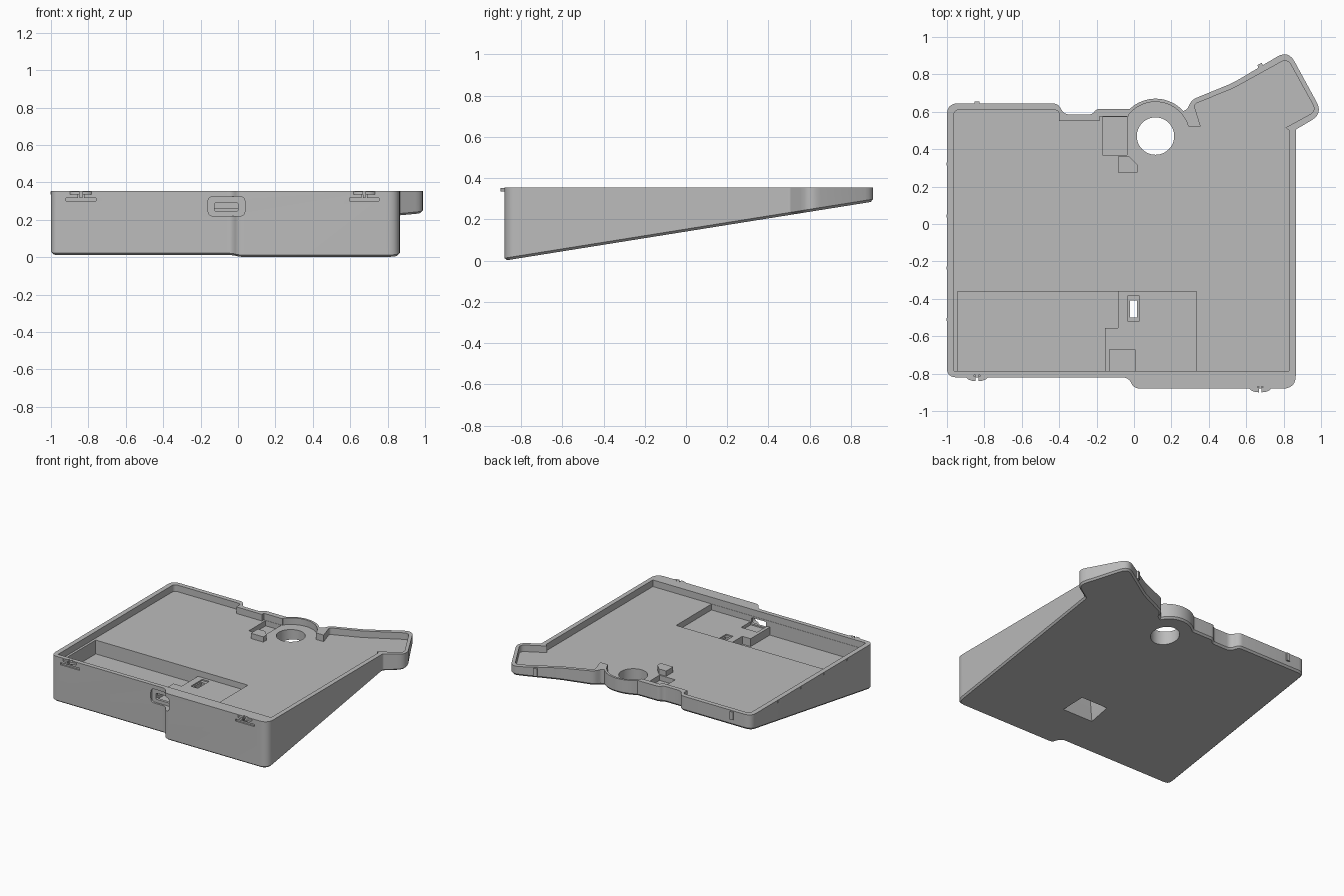
import bpy, bmesh, math
from mathutils import Vector

cube = bpy.data.objects.get("Cube")
if cube:
    bpy.data.objects.remove(cube, do_unlink=True)

TOP, FLOOR = 0.355, 0.305
grey = bpy.data.materials.new("matte_grey")
grey.use_nodes = True
COLOUR = (0.5, 0.5, 0.5, 1)
grey.diffuse_color = COLOUR
grey.node_tree.nodes["Principled BSDF"].inputs["Base Color"].default_value = COLOUR


def underside(x, y):
    """Height of the tilted base."""
    return max(0.0, (y + 0.88) * 0.16)


def rounded(points, steps=6):
    """Turn (x, y, radius) corners into a rounded outline."""
    out = []
    n = len(points)
    for i, (x, y, r) in enumerate(points):
        p = Vector((x, y))
        if r == 0:
            out.append(p)
            continue
        a = Vector(points[i - 1][:2]) - p
        b = Vector(points[(i + 1) % n][:2]) - p
        r = min(r, a.length * 0.48, b.length * 0.48)
        s, e = p + a.normalized() * r, p + b.normalized() * r
        for k in range(steps + 1):
            t = k / steps
            out.append(s * (1 - t) ** 2 + p * 2 * t * (1 - t) + e * t * t)
    return out


def arc(cx, cy, r, start, end, steps):
    angles = [math.radians(start + (end - start) * k / steps) for k in range(steps + 1)]
    return [(cx + r * math.cos(a), cy + r * math.sin(a), 0) for a in angles]


def loft(name, lower, upper, bevel=0):
    """Solid between two matching loops, with an optional bevel below."""
    bm = bmesh.new()
    lo = [bm.verts.new(p) for p in lower]
    hi = [bm.verts.new(p) for p in upper]
    n = len(lo)
    bottom = bm.faces.new(lo)
    bm.faces.new(hi)
    for i in range(n):
        j = (i + 1) % n
        bm.faces.new((lo[i], lo[j], hi[j], hi[i]))
    bmesh.ops.recalc_face_normals(bm, faces=bm.faces)
    if bevel:
        bmesh.ops.bevel(bm, geom=list(bottom.edges), offset=bevel,
                        segments=1, affect='EDGES')
    mesh = bpy.data.meshes.new(name)
    bm.to_mesh(mesh)
    bm.free()
    mesh.materials.append(grey)
    ob = bpy.data.objects.new(name, mesh)
    bpy.context.collection.objects.link(ob)
    return ob


def prism(name, outline, z0, z1):
    return loft(name, [(p[0], p[1], z0) for p in outline],
                [(p[0], p[1], z1) for p in outline])


def rect(x0, x1, y0, y1):
    return [(x0, y0), (x1, y0), (x1, y1), (x0, y1)]


def box(name, x0, x1, y0, y1, z0, z1):
    return prism(name, rect(x0, x1, y0, y1), z0, z1)


def port(name, x0, x1, z0, z1, y0, y1, r):
    """Rounded opening running along y."""
    shape = rounded([(x0, z0, r), (x1, z0, r), (x1, z1, r), (x0, z1, r)])
    return loft(name, [(p.x, y0, p.y) for p in shape], [(p.x, y1, p.y) for p in shape])


def cut(target, cutter):
    cutter.hide_render = True
    mod = target.modifiers.new("cut", 'BOOLEAN')
    mod.operation = 'DIFFERENCE'
    mod.solver = 'EXACT'
    mod.object = cutter
    bpy.context.view_layer.objects.active = target
    bpy.ops.object.modifier_apply(modifier=mod.name)
    bpy.data.objects.remove(cutter, do_unlink=True)


# Outer shell
outer = rounded(
    [(-1, 0.645, 0.06), (-1, -0.82, 0.05), (-0.03, -0.82, 0.04), (0.0, -0.88, 0.04),
     (0.865, -0.88, 0.07), (0.865, 0.505, 0.01), (1.01, 0.59, 0.07),
     (0.825, 0.93, 0.07), (0.53, 0.755, 0.03), (0.31, 0.665, 0.05),
     (0.285, 0.615, 0.02)]
    + arc(0.115, 0.47, 0.2, 42, 133, 16)
    + [(-0.04, 0.615, 0.01), (-0.2, 0.615, 0.03), (-0.225, 0.585, 0.03),
       (-0.375, 0.585, 0.04), (-0.405, 0.645, 0.04)])
case = loft("case_shell", [(p.x, p.y, underside(*p)) for p in outer],
            [(p.x, p.y, TOP) for p in outer], bevel=0.012)

# Main tray
inner = rounded(
    [(-0.963, 0.61, 0.03), (-0.963, -0.787, 0), (0.83, -0.787, 0), (0.83, 0.5, 0),
     (0.81, 0.515, 0), (0.975, 0.605, 0.04), (0.82, 0.885, 0.04),
     (0.53, 0.725, 0.02), (0.32, 0.64, 0.02), (0.357, 0.52, 0), (0.295, 0.52, 0)]
    + arc(0.115, 0.47, 0.183, 16, 142, 18)
    + [(-0.03, 0.575, 0), (-0.185, 0.575, 0), (-0.185, 0.552, 0),
       (-0.4, 0.552, 0), (-0.4, 0.61, 0.03)])
cut(case, prism("tray_cutter", inner, FLOOR, 0.5))

# Front compartment: deep bay on one side, shallow bay on the other
deep = [(-0.945, -0.785), (-0.155, -0.785), (-0.155, -0.555),
        (-0.085, -0.555), (-0.085, -0.36), (-0.945, -0.36)]
cut(case, box("shallow_bay_cutter", -0.945, 0.335, -0.785, -0.36, 0.26, 0.4))
cut(case, prism("deep_bay_cutter", deep, 0.2, 0.4))
cut(case, box("connector_bay_cutter", -0.13, 0.005, -0.785, -0.67, 0.235, 0.4))

# Switch slot with a funnel opening below
cut(case, box("slot_recess_cutter", -0.032, 0.026, -0.52, -0.383, 0.25, 0.4))
cut(case, loft("funnel_cutter",
               [(x, y, 0.03) for x, y in rect(-0.085, 0.2, -0.55, -0.36)],
               [(x, y, 0.235) for x, y in rect(-0.022, 0.016, -0.5, -0.41)]))
cut(case, box("slot_cutter", -0.022, 0.016, -0.5, -0.41, 0.2, 0.4))

# Front port with recessed surround
cut(case, port("port_surround_cutter", -0.16, 0.037, 0.22, 0.325, -1, -0.806, 0.03))
cut(case, port("port_cutter", -0.125, 0.0, 0.245, 0.292, -1, -0.74, 0.01))

# Round hole and small square bay beside it
hole = arc(0.115, 0.47, 0.1, 0, 352.5, 47)
cut(case, prism("hole_cutter", hole, -0.1, 0.5))
cut(case, box("square_bay_cutter", -0.168, -0.037, 0.37, 0.573, 0.265, 0.5))

# Grooves under the front clips
CLIPS = ((-0.84, -0.82), (0.675, -0.88))
for cx, cy in CLIPS:
    cut(case, box("groove_cutter", cx - 0.08, cx + 0.08, cy - 0.1, cy + 0.012, 0.3, 0.316))
    for side in (-1, 1):
        x = cx + side * 0.012
        cut(case, box("slit_cutter", x - 0.004, x + 0.004, cy - 0.1, cy + 0.012, 0.31, 0.4))

# Front clips: paired tabs with curved noses
for i, (cx, cy) in enumerate(CLIPS):
    for side in (-1, 1):
        tab = [(cx + side * x, cy - y) for x, y in
               ((0.008, -0.005), (0.008, 0.02), (0.028, 0.018), (0.048, 0.01), (0.062, -0.005))]
        prism(f"front_clip_{i}_{'right' if side < 0 else 'left'}", tab, 0.336, 0.352)

# Small catches on the back and the right side
box("back_catch_right", -0.853, -0.827, 0.64, 0.656, 0.29, 0.35)
prism("back_catch_left", [(0.665, 0.83), (0.69, 0.845), (0.683, 0.862), (0.66, 0.85)], 0.29, 0.35)
for i in range(4):
    y = 0.32 - i * 0.277
    box(f"side_catch_{i}", -1.002, -0.99, y - 0.008, y + 0.008, 0.335, 0.35)

# Raised support post with a cut corner
prism("support_post", [(-0.085, 0.275), (0.02, 0.275), (0.02, 0.315),
                       (-0.025, 0.36), (-0.085, 0.36)], FLOOR - 0.005, 0.345)

for ob in bpy.context.collection.objects:
    if ob.type == 'MESH':
        ob.select_set(True)
        bpy.context.view_layer.objects.active = ob
bpy.ops.object.shade_smooth_by_angle(angle=math.radians(30))
